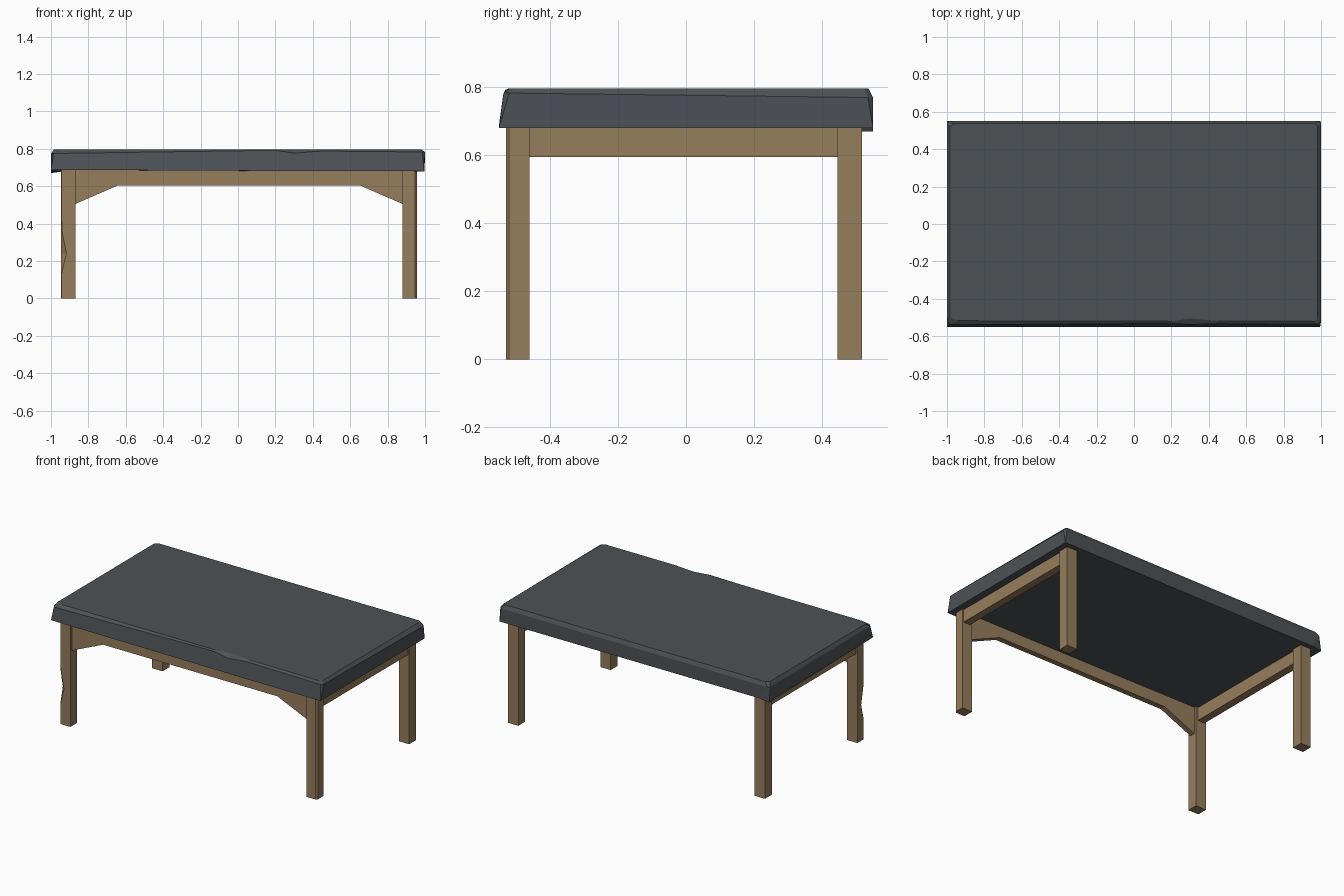
import bpy, bmesh

if "Cube" in bpy.data.objects:
    bpy.data.objects.remove(bpy.data.objects["Cube"])


def material(name, color):
    m = bpy.data.materials.new(name)
    m.diffuse_color = (*color, 1)
    m.use_nodes = True
    m.node_tree.nodes["Principled BSDF"].inputs["Base Color"].default_value = m.diffuse_color
    return m


SLATE = material("dark slate", (0.076, 0.084, 0.093))
WOOD = material("brown wood", (0.305, 0.205, 0.107))


def loft(name, rings, mat):
    """Closed solid through rings of points with equal counts."""
    bm = bmesh.new()
    loops = [[bm.verts.new(p) for p in ring] for ring in rings]
    n = len(loops[0])
    bm.faces.new(loops[0][::-1])
    bm.faces.new(loops[-1])
    for a, b in zip(loops, loops[1:]):
        for i in range(n):
            j = (i + 1) % n
            bm.faces.new((a[i], a[j], b[j], b[i]))
    bmesh.ops.remove_doubles(bm, verts=bm.verts, dist=0.0005)
    bmesh.ops.recalc_face_normals(bm, faces=bm.faces)
    mesh = bpy.data.meshes.new(name)
    bm.to_mesh(mesh)
    bm.free()
    mesh.materials.append(mat)
    ob = bpy.data.objects.new(name, mesh)
    bpy.context.collection.objects.link(ob)
    return ob


def box(name, x, y, z, mat):
    return loft(name, [[(x[0], y[0], h), (x[1], y[0], h), (x[1], y[1], h), (x[0], y[1], h)]
                       for h in z], mat)


# Worn tabletop: underside, edge and top outlines, with a chip in the front edge
under = [(-1, -.55, .688), (.2, -.55, .682), (.3, -.55, .682), (.45, -.55, .681),
         (.995, -.55, .68), (.995, -.55, .68), (.997, .55, .68), (.997, .55, .68),
         (-.93, .55, .68), (-1, .55, .67), (-1, .50, .68)]
edge = [(-.985, -.538, .775), (.2, -.532, .792), (.3, -.537, .777), (.45, -.533, .788),
        (.985, -.536, .783), (1, -.52, .783), (1, .535, .77), (.985, .55, .77),
        (-.985, .55, .77), (-1, .535, .77), (-1, -.515, .775)]
top = [(-.94, -.517, .795), (.2, -.52, .797), (.3, -.505, .797), (.45, -.518, .797),
       (.965, -.52, .796), (.98, -.505, .796), (.98, .525, .796), (.965, .537, .796),
       (-.965, .537, .796), (-.985, .52, .796), (-.985, -.495, .795)]
loft("tabletop", [under, edge, top], SLATE)


# Front legs: outer corner cut by c at each height z
def front_leg(name, inner, outer, cuts):
    s = 1 if outer > 0 else -1
    rings = [[(inner, -.46, z), (inner, -.53, z), (outer - s * c, -.53, z),
              (outer, -.53 + c, z), (outer, -.46, z)] for z, c in cuts]
    loft(name, rings, WOOD)


front_leg("front_left_leg", -.87, -.947,
          [(0, .003), (.13, .003), (.24, .03), (.36, .006), (.48, .003), (.688, .003)])
front_leg("front_right_leg", .88, .956, [(0, .01), (.685, .01)])

# Back legs and side rails
for side, inner, outer in (("left", -.87, -.947), ("right", .88, .956)):
    box(side.join(("back_", "_leg")), sorted((inner, outer)), (.445, .517), (0, .683), WOOD)
    s = 1 if outer > 0 else -1
    box(side + "_side_rail", sorted((inner + s * .015, outer - s * .01)),
        (-.465, .45), (.595, .683), WOOD)

# Front rail with sloped brackets
profile = [(-.875, .69), (-.875, .503), (-.64, .605), (.65, .605), (.885, .503), (.885, .683)]
loft("front_rail", [[(x, y, z) for x, z in profile] for y in (-.512, -.475)], WOOD)
